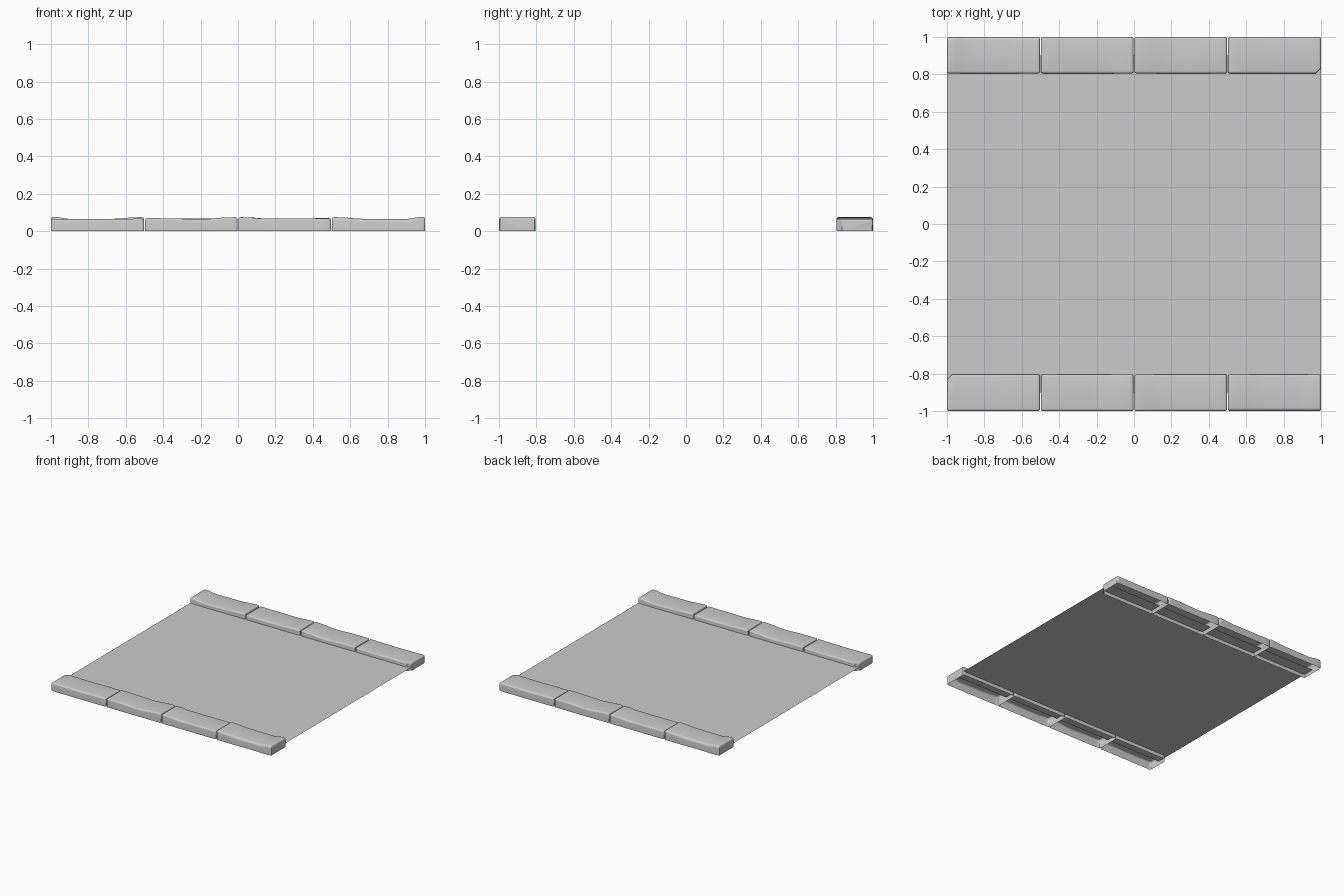
import bpy, bmesh, math

default_cube = bpy.data.objects.get("Cube")
if default_cube:
    bpy.data.objects.remove(default_cube, do_unlink=True)

stone = bpy.data.materials.new("grey stone")
stone.use_nodes = True
GREY = (0.6, 0.6, 0.6, 1)
stone.diffuse_color = GREY
stone.node_tree.nodes["Principled BSDF"].inputs["Base Color"].default_value = GREY

Y_OUT, Y_IN, R = -1.0, -0.805, 0.012
# rounded edge as (inset, drop) in units of the radius
ROUND = [(0, 1), (0.08, 0.6), (0.3, 0.28), (0.6, 0.08), (1, 0)]


def finish(name, bm):
    bmesh.ops.recalc_face_normals(bm, faces=bm.faces)
    mesh = bpy.data.meshes.new(name)
    bm.to_mesh(mesh)
    bm.free()
    mesh.materials.append(stone)
    obj = bpy.data.objects.new(name, mesh)
    bpy.context.collection.objects.link(obj)
    return obj


def height_at(profile, t):
    """Smoothly interpolated worn top height along the stone."""
    for (t0, h0), (t1, h1) in zip(profile, profile[1:]):
        if t <= t1:
            u = (t - t0) / (t1 - t0)
            return h0 + (h1 - h0) * u * u * (3 - 2 * u)
    return profile[-1][1]


def kerb_stone(name, x0, x1, profile, front_r=R, chip=0):
    """Open-bottomed stone: rounded sections strung along x."""
    steps = 14
    stations = [(x0 + i * R, d * R, (1 - i) ** 2 * 0.006) for i, d in ROUND]
    stations += [(x0 + R + (x1 - x0 - 2 * R) * k / steps, 0, 0) for k in range(1, steps)]
    stations += [(x1 - i * R, d * R, (1 - i) ** 2 * 0.006) for i, d in reversed(ROUND)]
    if chip:
        stations.append((x0 + chip, 0, 0))
        stations.sort()
    bm = bmesh.new()
    rows = []
    for x, drop, inset in stations:
        h = height_at(profile, (x - x0) / (x1 - x0))
        ya = Y_OUT + inset
        yb = Y_IN - max(inset, chip - (x - x0))
        section = [(ya, 0)]
        section += [(ya + i * front_r, h - max(d * front_r, drop)) for i, d in ROUND]
        section += [(yb - i * R, h - max(d * R, drop)) for i, d in reversed(ROUND)]
        section += [(yb, 0)]
        rows.append([bm.verts.new((x, y, z)) for y, z in section])
    for a, b in zip(rows, rows[1:]):
        for j in range(len(a) - 1):
            bm.faces.new((a[j], a[j + 1], b[j + 1], b[j]))
    bm.faces.new(rows[0])
    bm.faces.new(rows[-1])
    obj = finish(name, bm)
    bpy.ops.object.select_all(action='DESELECT')
    obj.select_set(True)
    bpy.context.view_layer.objects.active = obj
    bpy.ops.object.shade_smooth_by_angle(angle=math.radians(35))
    return obj


# Worn top profiles: (fraction along stone, height)
WORN = [
    [(0, 0.066), (0.5, 0.064), (1, 0.067)],
    [(0, 0.070), (0.25, 0.069), (0.6, 0.063), (0.9, 0.074), (1, 0.075)],
    [(0, 0.075), (0.06, 0.074), (0.3, 0.067), (1, 0.068)],
    [(0, 0.076), (0.08, 0.074), (0.35, 0.066), (0.78, 0.064), (0.95, 0.076), (1, 0.076)],
]
GAP = 0.003
for n, profile in enumerate(WORN):
    left = -1 + n * 0.5 + (GAP if n > 0 else 0)
    right = -0.5 + n * 0.5 - (GAP if n < 3 else 0)
    front = kerb_stone(f"front_kerb_stone_{n + 1}", left, right, profile,
                       front_r=0.018 if n == 3 else R, chip=0.028 if n == 0 else 0)
    # opposite row is the same row turned half way round
    back = front.copy()
    back.name = f"back_kerb_stone_{n + 1}"
    back.rotation_euler.z = math.pi
    bpy.context.collection.objects.link(back)

# Thin path surface, tucked inside the hollow kerbs
bm = bmesh.new()
bm.faces.new([bm.verts.new((x, y, 0.03)) for x, y in
              ((-1, -0.9), (1, -0.9), (1, 0.9), (-1, 0.9))])
path = finish("path_surface", bm)
# keep the sheet inside the end stones
for v in path.data.vertices:
    v.co.x *= 0.999
